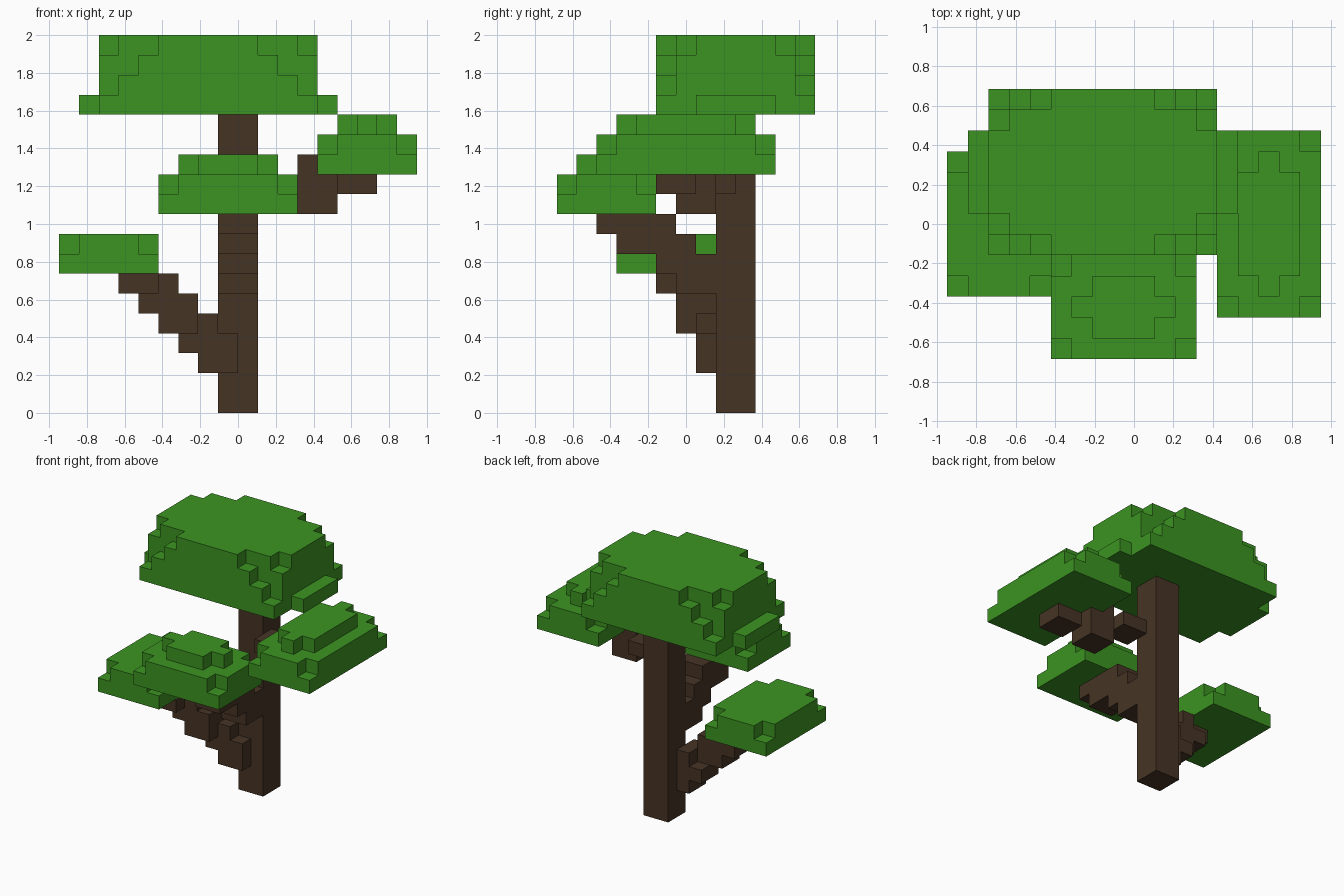
import bpy, bmesh
from mathutils import Vector

if "Cube" in bpy.data.objects:
    bpy.data.objects.remove(bpy.data.objects["Cube"], do_unlink=True)

V = 2 / 19                      # size of one block
Y0 = 6.5                        # block row that sits on y = 0


def material(name, rgb):
    m = bpy.data.materials.new(name)
    m.diffuse_color = (*rgb, 1)
    m.use_nodes = True
    bsdf = m.node_tree.nodes["Principled BSDF"]
    bsdf.inputs["Base Color"].default_value = (*rgb, 1)
    bsdf.inputs["Roughness"].default_value = 0.9
    return m


LEAF = material("leaf green", (0.045, 0.296, 0.016))
BARK = material("bark brown", (0.061, 0.034, 0.018))

# Outward direction and corner loop of each face of a unit block
SIDES = [
    ((1, 0, 0), [(1, 0, 0), (1, 1, 0), (1, 1, 1), (1, 0, 1)]),
    ((-1, 0, 0), [(0, 0, 0), (0, 0, 1), (0, 1, 1), (0, 1, 0)]),
    ((0, 1, 0), [(0, 1, 0), (0, 1, 1), (1, 1, 1), (1, 1, 0)]),
    ((0, -1, 0), [(0, 0, 0), (1, 0, 0), (1, 0, 1), (0, 0, 1)]),
    ((0, 0, 1), [(0, 0, 1), (1, 0, 1), (1, 1, 1), (0, 1, 1)]),
    ((0, 0, -1), [(0, 0, 0), (0, 1, 0), (1, 1, 0), (1, 0, 0)]),
]


def block_part(name, mat, boxes):
    """Fuse boxes (x0, x1, y0, y1, z0, z1), in block units, into one shell."""
    cells = {(x, y, z) for x0, x1, y0, y1, z0, z1 in boxes
             for x in range(x0, x1) for y in range(y0, y1) for z in range(z0, z1)}
    bm = bmesh.new()
    for c in sorted(cells):
        for d, loop in SIDES:
            if tuple(a + b for a, b in zip(c, d)) not in cells:
                bm.faces.new([bm.verts.new(Vector((c[0] + p[0], c[1] + p[1] - Y0, c[2] + p[2])) * V)
                              for p in loop])
    bmesh.ops.remove_doubles(bm, verts=bm.verts[:], dist=1e-4)
    bmesh.ops.dissolve_limit(bm, angle_limit=0.01, verts=bm.verts[:], edges=bm.edges[:])
    me = bpy.data.meshes.new(name)
    bm.to_mesh(me)
    bm.free()
    me.materials.append(mat)
    ob = bpy.data.objects.new(name, me)
    bpy.context.collection.objects.link(ob)
    return ob


def cut_corners(x0, x1, y0, y1, z0, z1, n=1):
    """A slab with n blocks missing at each corner."""
    return [(x0 + n, x1 - n, y0, y1, z0, z1), (x0, x1, y0 + n, y1 - n, z0, z1)]


# Trunk
block_part("trunk", BARK, [(-1, 1, 8, 10, 0, 15)])

# Branches, climbing in steps away from the trunk
block_part("right_branch", BARK, [
    (-2, 0, 7, 8, 2, 4), (-2, -1, 7, 9, 2, 5), (-3, -1, 7, 9, 3, 4),
    (-4, -2, 6, 8, 4, 5), (-5, -2, 6, 8, 5, 6),
    (-4, -3, 6, 8, 6, 7), (-6, -4, 5, 7, 6, 7)])
block_part("front_branch", BARK, [
    (-1, 1, 6, 8, 6, 7), (-1, 1, 5, 8, 7, 8), (-1, 1, 3, 7, 8, 9), (-1, 1, 2, 6, 9, 10)])
block_part("left_branch", BARK, [
    (1, 3, 7, 9, 11, 12), (3, 5, 6, 8, 10, 12), (3, 4, 6, 8, 12, 13), (5, 7, 5, 7, 11, 12)])

# Low canopy on the right
block_part("right_canopy", LEAF,
           [(-9, -4, 3, 10, 7, 8)] + cut_corners(-9, -4, 3, 10, 8, 9))

# Front canopy
block_part("front_canopy", LEAF,
           [(-4, 3, 0, 5, 10, 11)] + cut_corners(-4, 3, 0, 5, 11, 12)
           + cut_corners(-3, 2, 1, 4, 12, 13))

# Canopy on the left
block_part("left_canopy", LEAF,
           [(4, 9, 2, 11, 12, 13)] + cut_corners(4, 9, 2, 11, 13, 14)
           + cut_corners(5, 8, 3, 10, 14, 15))

# Top canopy: the outer rows shrink by one block with each layer
top = [(-8, 5, 7, 11, 15, 16), (-7, 4, 6, 12, 15, 18), (-6, 3, 6, 12, 18, 19), (-7, 4, 7, 11, 18, 19)]
top += [(-7 + i, 4 - i, 5, 13, 15 + i, 16 + i) for i in range(4)]
block_part("top_canopy", LEAF, top)
